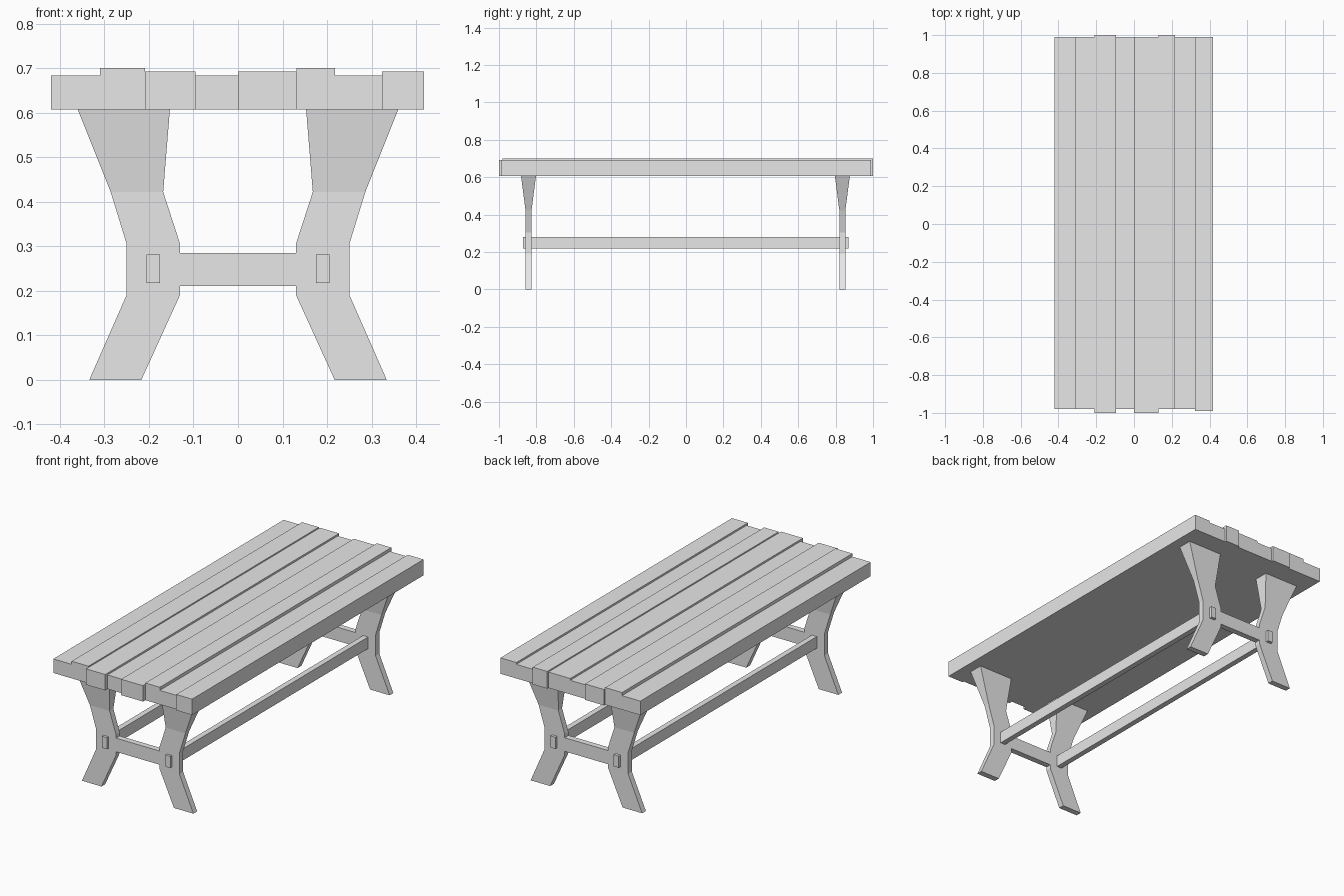
import bpy
import bmesh

cube = bpy.data.objects.get("Cube")
if cube:
    bpy.data.objects.remove(cube, do_unlink=True)

wood = bpy.data.materials.new("plain_grey")
wood.use_nodes = True
grey = (0.8, 0.8, 0.8, 1)
wood.diffuse_color = grey
wood.node_tree.nodes["Principled BSDF"].inputs["Base Color"].default_value = grey


def loft(name, rings):
    """Join four-cornered rings into a closed solid."""
    bm = bmesh.new()
    loops = [[bm.verts.new(p) for p in ring] for ring in rings]
    for low, high in zip(loops, loops[1:]):
        for i in range(4):
            j = (i + 1) % 4
            bm.faces.new((low[i], low[j], high[j], high[i]))
    bm.faces.new(loops[0][::-1])
    bm.faces.new(loops[-1])
    bmesh.ops.recalc_face_normals(bm, faces=bm.faces)
    mesh = bpy.data.meshes.new(name)
    bm.to_mesh(mesh)
    bm.free()
    mesh.materials.append(wood)
    obj = bpy.data.objects.new(name, mesh)
    bpy.context.collection.objects.link(obj)
    return obj


def rect(x0, x1, y0, y1, z):
    return [(x0, y0, z), (x1, y0, z), (x1, y1, z), (x0, y1, z)]


def box(name, x0, x1, y0, y1, z0, z1):
    return loft(name, [rect(x0, x1, y0, y1, z0), rect(x0, x1, y0, y1, z1)])


# Table top: uneven planks (left edge, right edge, front end, back end, top height)
UNDERSIDE = 0.607
planks = [
    (-0.42, -0.31, -0.98, 0.99, 0.683),
    (-0.31, -0.209, -0.98, 0.99, 0.70),
    (-0.209, -0.095, -1.0, 1.0, 0.693),
    (-0.095, 0.0, -0.98, 0.99, 0.683),
    (0.0, 0.131, -1.0, 0.99, 0.693),
    (0.131, 0.218, -0.98, 1.0, 0.70),
    (0.218, 0.323, -0.98, 0.99, 0.683),
    (0.323, 0.418, -0.99, 0.99, 0.693),
]
for n, (x0, x1, y0, y1, top) in enumerate(planks, 1):
    box(f"plank_{n}", x0, x1, y0, y1, UNDERSIDE, top)

# Bent legs: inner edge, outer edge, half thickness, height
leg_sections = [
    (0.217, 0.334, 0.016, 0.0),
    (0.13, 0.25, 0.016, 0.191),
    (0.13, 0.25, 0.016, 0.305),
    (0.168, 0.286, 0.016, 0.422),
    (0.153, 0.36, 0.04, UNDERSIDE),
]
for end, y in (("front", -0.842), ("back", 0.836)):
    for side, s in (("left", 1), ("right", -1)):
        loft(f"{end}_{side}_leg",
             [rect(s * a, s * b, y - t, y + t, z) for a, b, t, z in leg_sections])
    # Crossbar between the two legs of one end
    box(f"{end}_crossbar", -0.13, 0.13, y - 0.016, y + 0.016, 0.211, 0.285)

# Long stretchers that run through the legs
for side, s in (("left", 1), ("right", -1)):
    box(f"{side}_stretcher", s * 0.175, s * 0.205, -0.872, 0.868, 0.218, 0.281)
